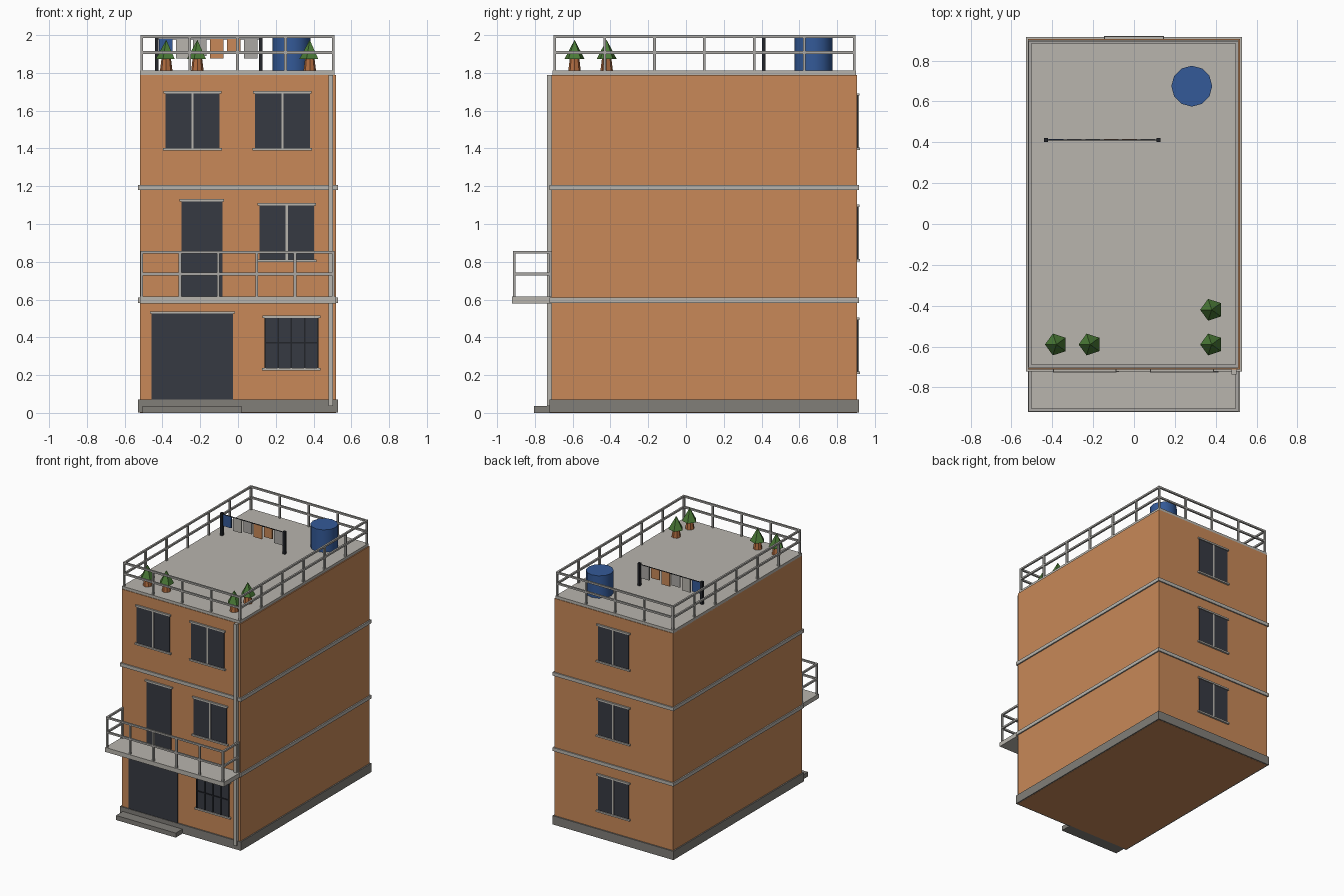
import bpy, bmesh, math
from mathutils import Matrix, Vector

if "Cube" in bpy.data.objects:
    bpy.data.objects.remove(bpy.data.objects["Cube"])


def material(name, r, g, b):
    m = bpy.data.materials.new(name)
    m.use_nodes = True
    m.diffuse_color = (r, g, b, 1)
    m.node_tree.nodes["Principled BSDF"].inputs["Base Color"].default_value = (r, g, b, 1)
    return m


ORANGE = material("orange plaster", 0.58, 0.25, 0.098)
CONCRETE = material("light concrete", 0.48, 0.46, 0.42)
PLINTH = material("dark concrete", 0.22, 0.21, 0.19)
GLASS = material("dark glass", 0.037, 0.042, 0.054)
METAL = material("grey metal", 0.40, 0.39, 0.37)
BLACK = material("black iron", 0.016, 0.018, 0.023)
BLUE = material("tank blue", 0.034, 0.102, 0.314)
GREEN = material("leaf green", 0.069, 0.195, 0.037)
CLAY = material("terracotta", 0.445, 0.15, 0.051)


def finish(name, bm, mat):
    mesh = bpy.data.meshes.new(name)
    bm.to_mesh(mesh)
    bm.free()
    mesh.materials.append(mat)
    ob = bpy.data.objects.new(name, mesh)
    bpy.context.collection.objects.link(ob)
    return ob


def boxes(name, mat, *spans):
    """Each span is (x0, x1, y0, y1, z0, z1)."""
    bm = bmesh.new()
    for x0, x1, y0, y1, z0, z1 in spans:
        centre = Vector((x0 + x1, y0 + y1, z0 + z1)) / 2
        size = (x1 - x0, y1 - y0, z1 - z0, 1)
        bmesh.ops.create_cube(bm, size=1, matrix=Matrix.Translation(centre) @ Matrix.Diagonal(size))
    return finish(name, bm, mat)


def cone(name, mat, x, y, z0, z1, r0, r1, sides, turn=0.0):
    bm = bmesh.new()
    place = Matrix.Translation((x, y, (z0 + z1) / 2)) @ Matrix.Rotation(turn, 4, "Z")
    bmesh.ops.create_cone(bm, cap_ends=True, segments=sides, radius1=r0, radius2=r1,
                          depth=z1 - z0, matrix=place)
    bmesh.ops.remove_doubles(bm, verts=bm.verts, dist=0.0001)
    return finish(name, bm, mat)


def spread(a, b, n):
    return [a + (b - a) * i / n for i in range(n + 1)]


FRONT, BACK, SIDE = -0.712, 0.905, 0.52
ROOF = 1.812
T = 0.007  # half thickness of a rail

# Body, base, floor bands and roof
boxes("walls", ORANGE, (-SIDE, SIDE, FRONT, BACK, 0, 1.79))
boxes("plinth", PLINTH, (-0.53, 0.53, FRONT - 0.01, BACK + 0.01, 0.001, 0.07))
boxes("front_step", PLINTH, (-0.505, 0.018, -0.805, FRONT, 0, 0.036))
boxes("floor_bands", CONCRETE,
      *[(-0.53, 0.53, FRONT - 0.01, BACK + 0.01, z, z + 0.027) for z in (0.583, 1.18)])
boxes("roof_slab", CONCRETE, (-SIDE, 0.512, FRONT + 0.004, BACK - 0.004, 1.785, ROOF))
boxes("balcony_slab", CONCRETE, (-SIDE, SIDE, -0.92, FRONT, 0.58, 0.615))
boxes("drain_pipe", CONCRETE, (0.478, 0.502, FRONT - 0.024, FRONT, 0.036, 1.79))


def opening(name, x0, x1, z0, z1, facing=-1, sill=True, mullion=True):
    """Glazed panel with lintel, optional sill and centre bar."""
    wall = FRONT if facing < 0 else BACK

    def layer(a, b, depth, low, high):
        ya, yb = sorted((wall, wall + facing * depth))
        return (a, b, ya, yb, low, high)

    boxes(name + "_panel", GLASS, layer(x0, x1, 0.006, z0, z1))
    trim = [layer(x0 - 0.01, x1 + 0.01, 0.013, z1, z1 + 0.013)]
    if sill:
        trim.append(layer(x0 - 0.012, x1 + 0.012, 0.015, z0 - 0.013, z0))
    if mullion:
        mid = (x0 + x1) / 2
        trim.append(layer(mid - 0.006, mid + 0.006, 0.01, z0, z1))
    boxes(name + "_trim", CONCRETE, *trim)


# Doors and windows
opening("garage_door", -0.457, -0.027, 0.07, 0.525, sill=False, mullion=False)
opening("balcony_door", -0.30, -0.083, 0.615, 1.12, sill=False, mullion=False)
opening("ground_window", 0.14, 0.426, 0.238, 0.503, mullion=False)
opening("middle_window", 0.113, 0.403, 0.812, 1.098)
opening("top_left_window", 0.09, 0.38, 1.402, 1.69)
opening("top_right_window", -0.385, -0.097, 1.402, 1.69)
for floor, z in enumerate((0.218, 0.814, 1.404)):
    opening(f"back_window_{floor}", -0.135, 0.135, z, z + 0.275, facing=1)

# Iron bars on the ground floor window
bars = [(x - 0.004, x + 0.004, FRONT - 0.012, FRONT - 0.004, 0.238, 0.503)
        for x in spread(0.144, 0.422, 4)]
bars.append((0.14, 0.426, FRONT - 0.012, FRONT - 0.004, 0.368, 0.376))
boxes("window_bars", BLACK, *bars)


def railing(name, xs, ys, base, heights, sides):
    """Posts and rails along the chosen sides of a rectangle."""
    x0, x1, y0, y1 = xs[0], xs[-1], ys[0], ys[-1]
    top = heights[-1]
    posts, rails = set(), []
    for side in sides:
        if side in "fb":
            y = y0 if side == "f" else y1
            posts |= {(x, y) for x in xs}
            rails += [(x0 - T, x1 + T, y - T, y + T, z - 2 * T, z) for z in heights]
        else:
            x = x0 if side == "r" else x1
            posts |= {(x, y) for y in ys}
            rails += [(x - T, x + T, y0 - T, y1 + T, z - 2 * T, z) for z in heights]
    uprights = [(x - T, x + T, y - T, y + T, base, top - T) for x, y in sorted(posts)]
    boxes(name, METAL, *uprights, *rails)


railing("roof_railing", spread(-0.51, 0.505, 4), spread(-0.695, 0.89, 6), ROOF,
        (1.915, 2.0), "fblr")
railing("balcony_railing", spread(-0.51, 0.505, 5), spread(-0.91, FRONT - T, 1), 0.615,
        (0.742, 0.858), "flr")

# Water tank
tank = cone("water_tank", BLUE, 0.283, 0.675, ROOF, 1.99, 0.1, 0.1, 12)
bpy.context.view_layer.objects.active = tank
tank.select_set(True)
bpy.ops.object.shade_smooth_by_angle(angle=math.radians(40))

# Clothes line
LINE_Y = 0.412
boxes("clothes_line", BLACK,
      *[(x - 0.01, x + 0.01, LINE_Y - 0.01, LINE_Y + 0.01, ROOF, 1.99) for x in (-0.43, 0.12)],
      (-0.43, 0.12, LINE_Y - 0.003, LINE_Y + 0.003, 1.976, 1.982))
cloths = [(BLUE, 1.89), (CONCRETE, 1.875), (METAL, 1.89),
          (ORANGE, 1.875), (ORANGE, 1.90), (METAL, 1.875)]
for i, (mat, low) in enumerate(cloths):
    x = -0.418 + i * 0.09
    boxes(f"hung_cloth_{i}", mat, (x, x + 0.072, LINE_Y - 0.004, LINE_Y + 0.004, low, 1.979))

# Potted shrubs
for i, (x, y) in enumerate([(-0.38, -0.59), (-0.215, -0.59), (0.38, -0.59), (0.38, -0.42)]):
    cone(f"plant_pot_{i}", CLAY, x, y, ROOF, 1.885, 0.033, 0.024, 8)
    cone(f"shrub_{i}", GREEN, x, y, 1.873, 1.975, 0.056, 0, 5, math.radians(90))
